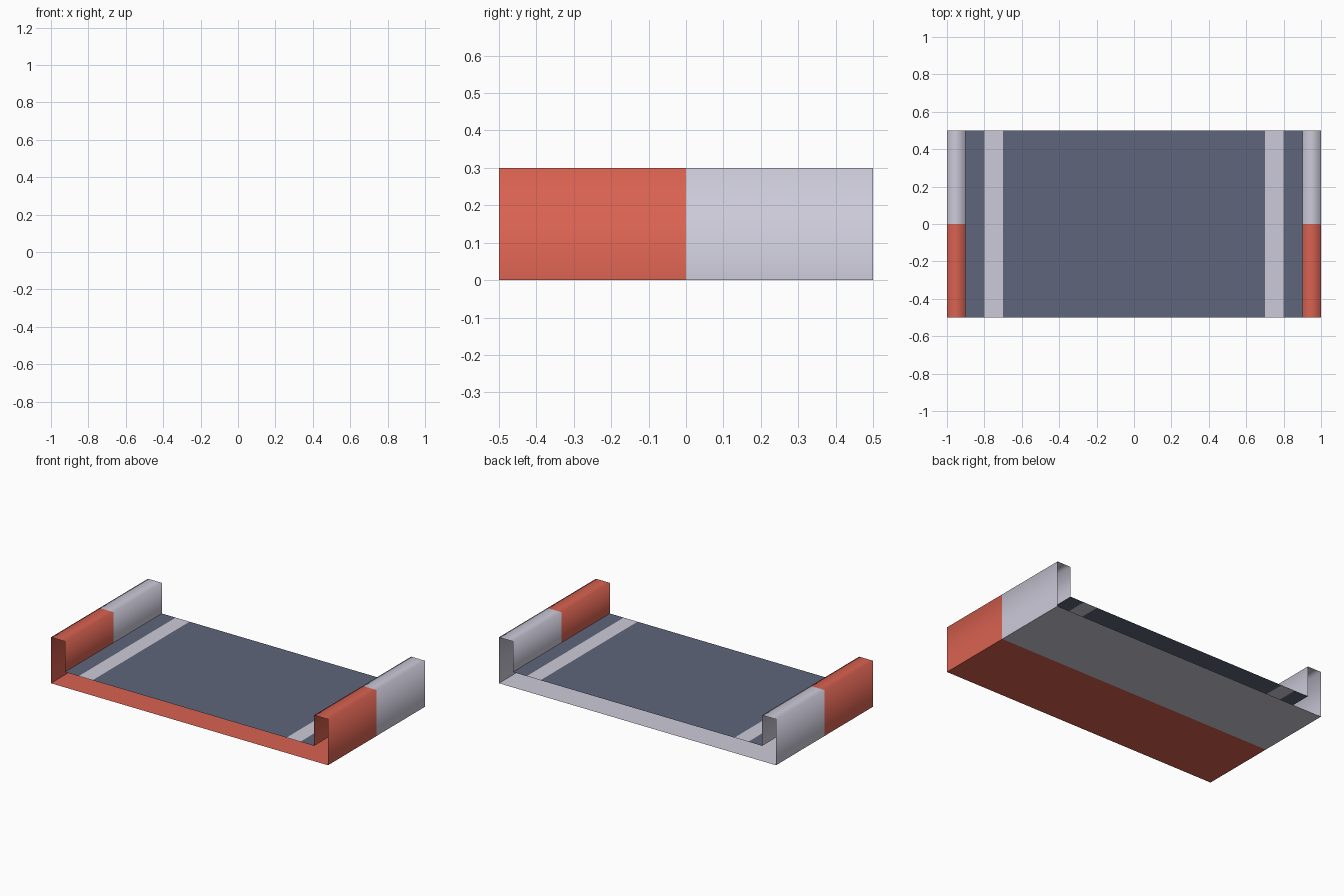
import bpy
import bmesh

if "Cube" in bpy.data.objects:
    bpy.data.objects.remove(bpy.data.objects["Cube"])


def material(name, rgb):
    """Flat colour given as 0-255 sRGB, stored as linear."""
    def lin(c):
        c /= 255
        return c / 12.92 if c <= 0.04045 else ((c + 0.055) / 1.055) ** 2.4
    m = bpy.data.materials.new(name)
    m.diffuse_color = (*[lin(c) for c in rgb], 1)
    m.use_nodes = True
    m.node_tree.nodes["Principled BSDF"].inputs["Base Color"].default_value = m.diffuse_color
    return m


RED = material("red", (217, 98, 81))
GREY = material("pale grey", (204, 202, 217))
SLATE = material("slate blue", (95, 102, 123))


def sheet(name, profile, y_cuts, mats, rule, smooth=False):
    """Open sheet: an (x, z) profile, listed left to right, swept along y."""
    bm = bmesh.new()
    rows = [[bm.verts.new((x, y, z)) for x, z in profile] for y in y_cuts]
    for a, b in zip(rows, rows[1:]):
        for i in range(len(profile) - 1):
            f = bm.faces.new((a[i], a[i + 1], b[i + 1], b[i]))
            f.material_index = rule(f.calc_center_median())
            f.smooth = smooth
    me = bpy.data.meshes.new(name)
    bm.to_mesh(me)
    bm.free()
    for m in mats:
        me.materials.append(m)
    ob = bpy.data.objects.new(name, me)
    bpy.context.collection.objects.link(ob)
    return ob


def front_red(c):
    return 0 if c.y < 0 else 1


HALVES = (-0.5, 0, 0.5)

# Side walls: inner face, rim and outer face with soft shading, open ends
right = [(0.9, 0.1), (0.9, 0.3), (1, 0.3), (1, 0)]
left = [(-x, z) for x, z in reversed(right)]
sheet("right_wall", right, HALVES, (RED, GREY), front_red, True)
sheet("left_wall", left, HALVES, (RED, GREY), front_red, True)

# Underside, red in front and grey behind
sheet("underside", [(1, 0), (-1, 0)], HALVES, (RED, GREY), front_red)

# Floor with a grey stripe near each wall
xs = (-0.9, -0.8, -0.7, 0.7, 0.8, 0.9)
sheet("floor", [(x, 0.1) for x in xs], (-0.5, 0.5), (SLATE, GREY),
      lambda c: 1 if 0.7 < abs(c.x) < 0.8 else 0)
